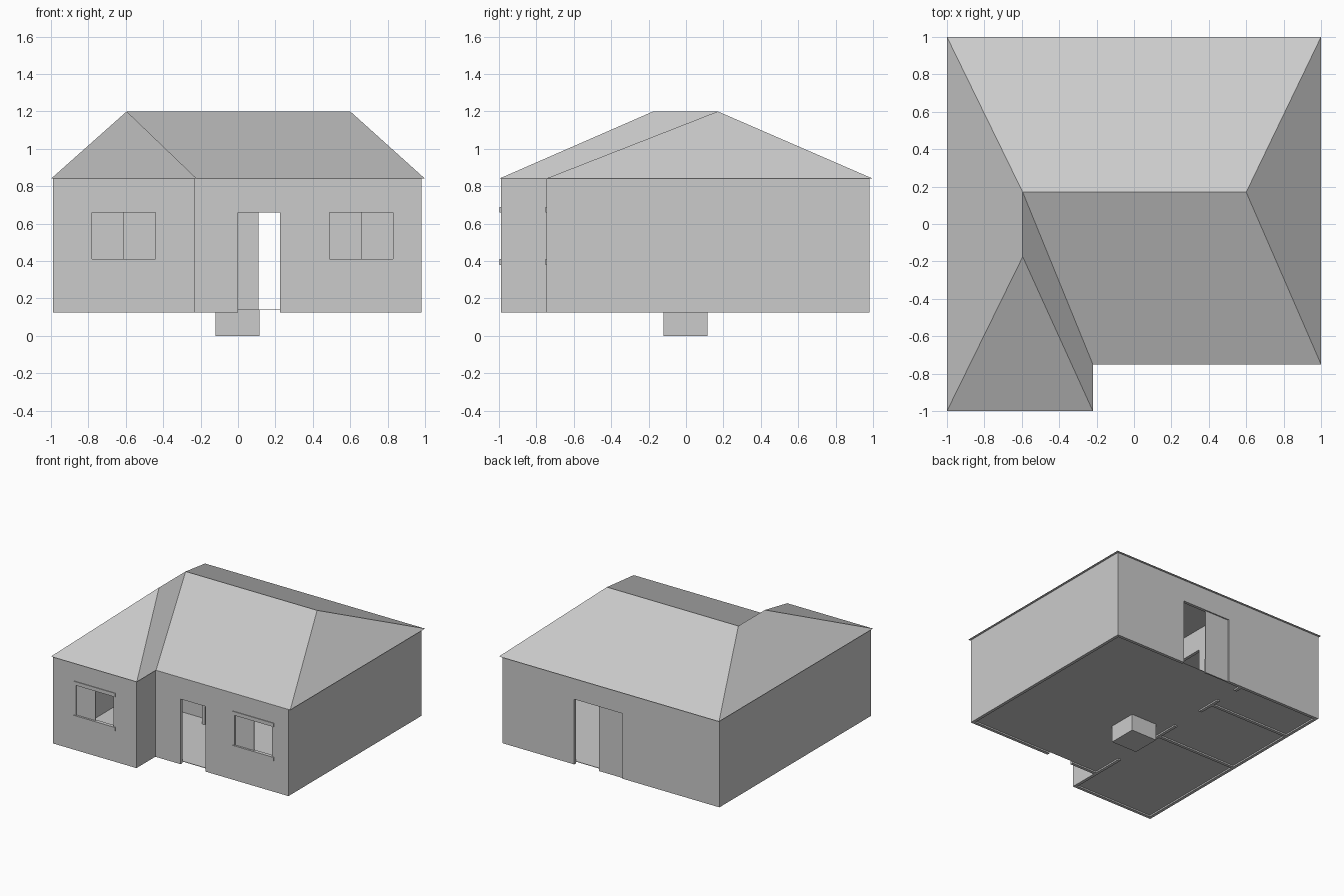
import bpy
import bmesh

cube = bpy.data.objects.get("Cube")
if cube:
    bpy.data.objects.remove(cube, do_unlink=True)

grey = bpy.data.materials.new("plain_grey")
grey.use_nodes = True
grey.diffuse_color = (0.6, 0.6, 0.6, 1)
grey.node_tree.nodes["Principled BSDF"].inputs["Base Color"].default_value = (0.6, 0.6, 0.6, 1)

BASE, EAVE, RIDGE = 0.125, 0.84, 1.2
HEAD, SILL = 0.66, 0.41
T = 0.025  # wall thickness


def finish(name, bm):
    bmesh.ops.recalc_face_normals(bm, faces=bm.faces)
    mesh = bpy.data.meshes.new(name)
    bm.to_mesh(mesh)
    bm.free()
    mesh.materials.append(grey)
    obj = bpy.data.objects.new(name, mesh)
    bpy.context.collection.objects.link(obj)
    return obj


def add_box(bm, x, y, z):
    corners = bmesh.ops.create_cube(bm, size=1)["verts"]
    for v in corners:
        for i, (lo, hi) in enumerate((x, y, z)):
            v.co[i] = hi if v.co[i] > 0 else lo


def box(name, x, y, z):
    bm = bmesh.new()
    add_box(bm, x, y, z)
    return finish(name, bm)


def wall(name, along, span, across, openings=()):
    """Wall running along x or y, built as piers with pieces below and above each opening."""
    bm = bmesh.new()

    def piece(run, z):
        if run[1] > run[0] and z[1] > z[0]:
            x, y = (run, across) if along == "x" else (across, run)
            add_box(bm, x, y, z)

    start = span[0]
    for a, b, low, high in openings:
        piece((start, a), (BASE, EAVE))
        piece((a, b), (BASE, low))
        piece((a, b), (high, EAVE))
        start = b
    piece((start, span[1]), (BASE, EAVE))
    return finish(name, bm)


# Outer walls
LEFT, RIGHT, BACK = -0.99, 0.98, 0.98
FRONT, WING_FRONT, WING_SIDE = -0.745, -0.99, -0.23
wing_window, main_window = (-0.78, -0.44), (0.49, 0.83)
wall("wing_front_wall", "x", (LEFT, WING_SIDE), (WING_FRONT, WING_FRONT + T),
     [(*wing_window, SILL, HEAD)])
wall("main_front_wall", "x", (WING_SIDE, RIGHT), (FRONT, FRONT + T),
     [(0, 0.225, BASE, HEAD), (*main_window, SILL, HEAD)])
wall("back_wall", "x", (LEFT, RIGHT), (BACK - T, BACK), [(-0.11, 0.33, BASE, HEAD)])
wall("west_wall", "y", (WING_FRONT + T, BACK - T), (LEFT, LEFT + T))
wall("east_wall", "y", (FRONT + T, BACK - T), (RIGHT - T, RIGHT))

# Room partitions with doorways
wall("long_partition", "y", (WING_FRONT + T, BACK - T), (WING_SIDE - T, WING_SIDE),
     [(-0.46, -0.1, BASE, HEAD), (0.2, 0.49, BASE, HEAD), (0.7, 0.9, BASE, HEAD)])
for name, y in (("middle_partition", 0), ("rear_partition", 0.62)):
    wall(name, "x", (LEFT + T, WING_SIDE - T), (y - T / 2, y + T / 2))

# Floor, set slightly above the wall bottoms
floor_z = (BASE + 0.012, BASE + 0.016)
box("main_floor", (LEFT + T, RIGHT - T), (FRONT + T, BACK - T), floor_z)
box("wing_floor", (LEFT + T, WING_SIDE - T), (WING_FRONT + T, FRONT + T), floor_z)

# Block beneath the floor
box("base_block", (-0.12, 0.115), (-0.12, 0.115), (0, BASE + 0.012))

# Sliding windows: closed half pane, lintel and sill
for name, (a, b), y in (("wing", wing_window, WING_FRONT), ("main", main_window, FRONT)):
    box(name + "_window_pane", (a, (a + b) / 2), (y + 0.01, y + 0.016), (SILL, HEAD))
    for part, low in (("lintel", HEAD), ("sill", SILL - 0.03)):
        box(name + "_window_" + part, (a - 0.02, b + 0.02), (y - 0.006, y + 0.002),
            (low, low + 0.03))

# Sliding back door: one closed leaf with a kick rail
box("back_door_leaf", (-0.11, 0.11), (BACK - 0.018, BACK - 0.01), (BASE, HEAD))
box("back_door_rail", (-0.11, 0.11), (BACK - 0.022, BACK - 0.018), (BASE, 0.245))

# Hipped roof with a front wing, closed underneath by the ceiling
bm = bmesh.new()
eaves = [bm.verts.new((x, y, EAVE)) for x, y in
         ((-1, -1), (-0.22, -1), (-0.22, -0.75), (1, -0.75), (1, 1), (-1, 1))]
wing_tip, joint, east_tip = [bm.verts.new((x, y, RIDGE)) for x, y in
                             ((-0.595, -0.175), (-0.595, 0.17), (0.6, 0.17))]
wing_left, wing_right, valley, east_front, east_back, west_back = eaves
for face in (eaves,
             (wing_left, wing_right, wing_tip),
             (wing_right, valley, joint, wing_tip),
             (valley, east_front, east_tip, joint),
             (east_front, east_back, east_tip),
             (east_back, west_back, joint, east_tip),
             (west_back, wing_left, wing_tip, joint)):
    bm.faces.new(face)
finish("roof", bm)
